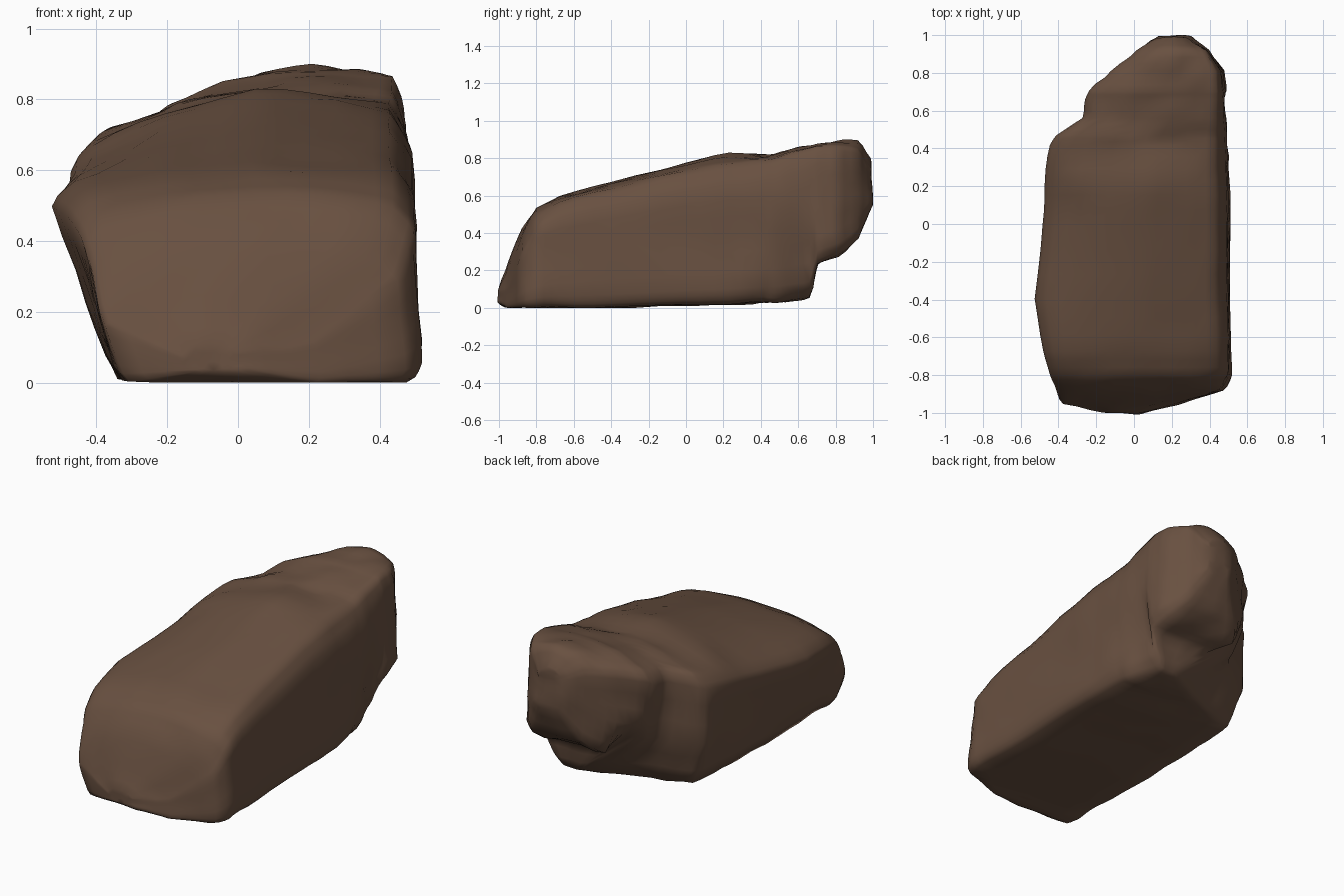
import bpy, bmesh
from mathutils import Vector, noise

if "Cube" in bpy.data.objects:
    bpy.data.objects.remove(bpy.data.objects["Cube"])

# Cross-sections along the boulder, front to back:
# y, base z, base left x, left x, left top z, ridge z, right top z, right x, base right x
SECTIONS = [
    (-1.00, .03, -.14, -.16, .08, .11, .08, .02, .00),
    (-.95, .00, -.32, -.38, .18, .25, .12, .24, .20),
    (-.88, .00, -.34, -.42, .36, .43, .34, .48, .45),
    (-.80, .00, -.34, -.45, .47, .54, .50, .52, .49),
    (-.68, .00, -.34, -.49, .53, .60, .57, .52, .49),
    (-.40, .00, -.35, -.53, .56, .67, .64, .515, .48),
    (.00, .015, -.35, -.48, .62, .78, .74, .51, .48),
    (.23, .02, -.36, -.475, .67, .835, .77, .51, .47),
    (.42, .03, -.35, -.45, .70, .82, .79, .505, .45),
    (.47, .03, -.20, -.42, .72, .825, .80, .505, .43),
    (.56, .04, .03, -.27, .76, .845, .83, .50, .39),
    (.66, .05, .25, -.26, .77, .865, .86, .50, .34),
    (.70, .24, .05, -.24, .78, .875, .87, .50, .45),
    (.81, .28, -.05, -.12, .81, .89, .87, .485, .44),
    (.92, .37, .04, .02, .82, .90, .85, .41, .36),
    (.99, .55, .14, .12, .76, .80, .74, .30, .27),
]


def ring(y, zb, bl, xl, zl, zr, zt, xr, br):
    w = xr - xl
    mid = xl + w * .53
    h = zl - zb
    side = .45 if y < .3 else .85  # the back undercut is steeper
    pts = [
        (bl, zb), (bl + side * (xl - bl), zb + .4 * h), (xl, zl - .1 * h),
        (xl + .06 * w, zl), ((xl + mid) / 2, (zl + zr) / 2 + .015),
        (mid, zr), ((mid + xr) / 2, (zr + zt) / 2 + .005),
        (xr - .08 * w, zt), (xr - .02, zt - .14 * (zt - zb)),
        (xr - .015, zb + .5 * (zt - zb)),
        (br + .03 + .3 * max(0, xr - br - .03), zb + .1 * (zt - zb)),
        (br, zb), ((bl + br) / 2, zb)]
    return [Vector((x, y, z)) for x, z in pts]


# Loft the sections into a closed block
bm = bmesh.new()
rings = [[bm.verts.new(p) for p in ring(*s)] for s in SECTIONS]
n = len(rings[0])
for a, b in zip(rings, rings[1:]):
    for i in range(n):
        j = (i + 1) % n
        bm.faces.new((a[i], a[j], b[j], b[i]))
bm.faces.new(rings[0][::-1])
bm.faces.new(rings[-1])
bmesh.ops.recalc_face_normals(bm, faces=bm.faces[:])
bmesh.ops.triangulate(bm, faces=[f for f in bm.faces if len(f.verts) > 4])
bmesh.ops.subdivide_edges(bm, edges=bm.edges[:], cuts=2, use_grid_fill=True)
bmesh.ops.smooth_vert(bm, verts=bm.verts[:], factor=.4, use_axis_x=True,
                      use_axis_y=True, use_axis_z=True)

# Weathered lumps and dents, rougher on the broken back end
bm.normal_update()
moves = []
for v in bm.verts:
    d = .010 * noise.noise(v.co * 4.5) + .007 * noise.noise(v.co * 10)
    if v.co.y > .35:
        d *= 1.5
    moves.append((v, v.normal * d))
for v, d in moves:
    v.co += d
    v.co.z = max(v.co.z, 0)

me = bpy.data.meshes.new("boulder")
bm.to_mesh(me)
bm.free()
for p in me.polygons:
    p.use_smooth = True
rock = bpy.data.objects.new("boulder", me)
bpy.context.collection.objects.link(rock)

# Single brown stone colour
mat = bpy.data.materials.new("brown stone")
mat.diffuse_color = (.14, .081, .052, 1)
mat.use_nodes = True
mat.node_tree.nodes["Principled BSDF"].inputs["Base Color"].default_value = mat.diffuse_color
me.materials.append(mat)
